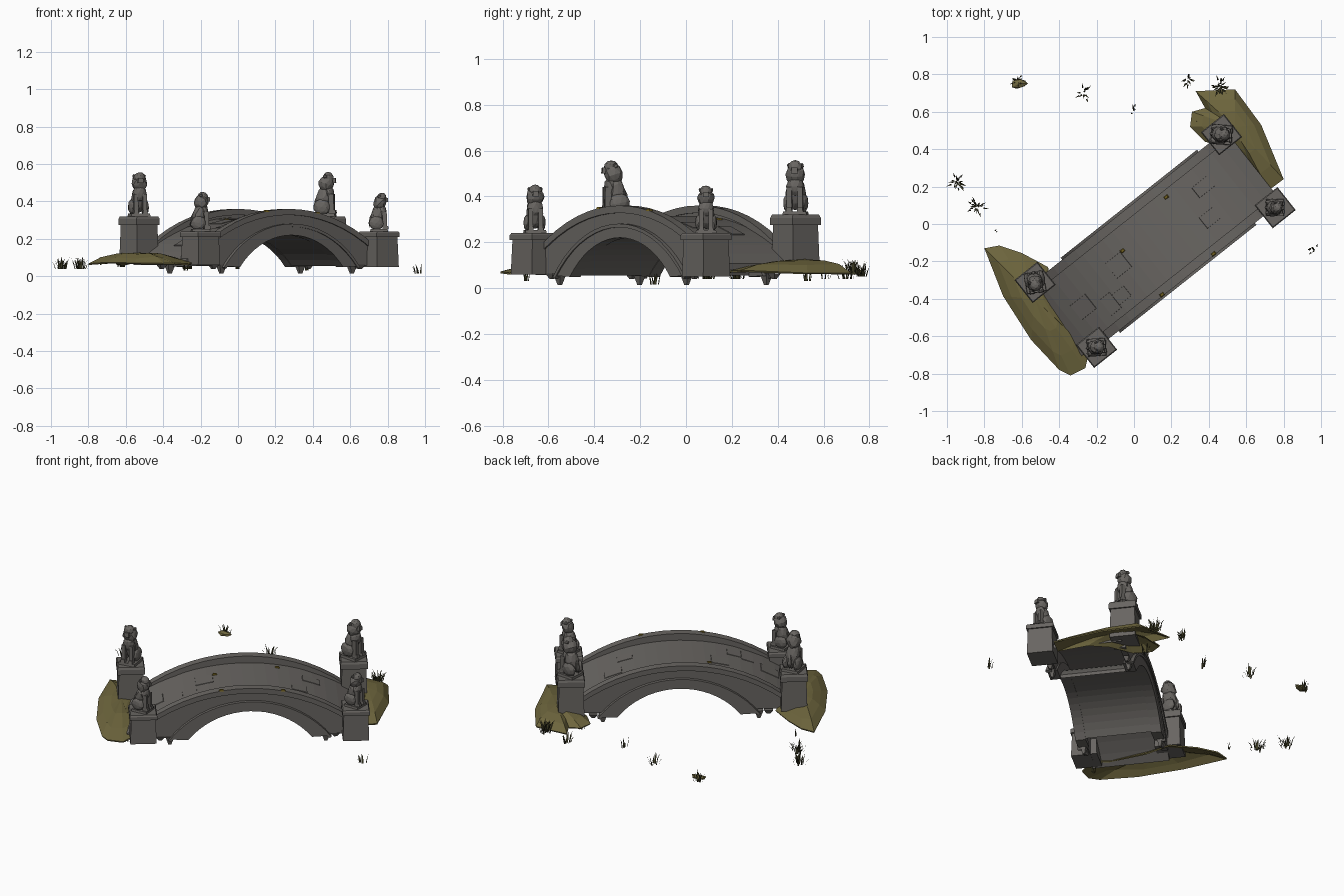
import bpy, bmesh, math, random
from mathutils import Matrix, Vector

if "Cube" in bpy.data.objects:
    bpy.data.objects.remove(bpy.data.objects["Cube"])

random.seed(4)
BRIDGE = Matrix.Translation((0.122, -0.10, 0)) @ Matrix.Rotation(math.radians(38.4), 4, 'Z')


def material(name, rgb):
    m = bpy.data.materials.new(name)
    m.diffuse_color = (*rgb, 1)
    m.use_nodes = True
    m.node_tree.nodes["Principled BSDF"].inputs["Base Color"].default_value = m.diffuse_color
    return m


STONE = material("grey stone", (0.140, 0.131, 0.121))
EARTH = material("mossy earth", (0.155, 0.132, 0.047))
GRASS = material("dark grass", (0.048, 0.045, 0.018))
MOSS = material("yellow moss", (0.17, 0.12, 0.015))


def finish(name, bm, mat, matrix=Matrix.Identity(4), fix=True):
    if fix:
        bmesh.ops.recalc_face_normals(bm, faces=bm.faces)
    me = bpy.data.meshes.new(name)
    bm.to_mesh(me)
    bm.free()
    me.materials.append(mat)
    ob = bpy.data.objects.new(name, me)
    ob.matrix_world = matrix
    bpy.context.collection.objects.link(ob)
    return ob


def arc_z(u, crown, radius):
    return crown - radius + math.sqrt(max(0, radius * radius - u * u))


def band(name, top, bottom, v0, v1, mat=STONE):
    """Solid between two matching (u, z) curves, extruded across the bridge."""
    bm = bmesh.new()
    rows = []
    for (ua, za), (ub, zb) in zip(top, bottom):
        rows.append([bm.verts.new(p) for p in
                     ((ua, v0, za), (ua, v1, za), (ub, v1, zb), (ub, v0, zb))])
    for a, b in zip(rows, rows[1:]):
        for i in range(4):
            j = (i + 1) % 4
            bm.faces.new((a[i], a[j], b[j], b[i]))
    bm.faces.new(rows[0])
    bm.faces.new(rows[-1])
    return finish(name, bm, mat, BRIDGE)


def span(a, b, n):
    return [a + (b - a) * i / n for i in range(n + 1)]


def box(bm, size, loc, taper=1.0, rot=Matrix.Identity(4)):
    vs = bmesh.ops.create_cube(bm, size=1)['verts']
    for v in vs:
        if v.co.z > 0:
            v.co.x *= taper
            v.co.y *= taper
        v.co = rot @ Vector((v.co.x * size[0], v.co.y * size[1], v.co.z * size[2])) + Vector(loc)


def blob(bm, loc, size, tilt=0, sub=2, rough=0.06):
    vs = bmesh.ops.create_icosphere(bm, subdivisions=sub, radius=1)['verts']
    m = Matrix.Translation(loc) @ Matrix.Rotation(tilt, 4, 'Y') @ Matrix.Diagonal((*size, 1))
    for v in vs:
        v.co = m @ (v.co * (1 + random.uniform(-rough, rough)))


# --- Deck and vault ---
deck_top = lambda u: arc_z(u, 0.315, 1.15)
us = span(-0.69, 0.66, 20)
band("deck", [(u, deck_top(u)) for u in us], [(u, deck_top(u) - 0.025) for u in us], -0.225, 0.225)

CU = 0.012                      # the arch sits slightly off the bridge centre


def arch(crown, r, half, n=18):
    """Arch curve of given crown height and radius, reaching `half` to each side."""
    t0 = math.asin(half / r)
    return [(CU + r * math.sin(t), crown - r + r * math.cos(t)) for t in span(-t0, t0, n)]


band("vault", arch(0.237, 0.467, 0.355), arch(0.222, 0.45, 0.350), -0.235, 0.235)

# --- Side walls, copings and arch rings, mirrored across the bridge ---
par_top = lambda u: arc_z(u, 0.36, 0.97)
for s, label, foot in ((-1, "front", 0.058), (1, "back", 0.075)):
    wu = span(-0.60, 0.60, 40)
    low = [(u, max(foot, arc_z(u - CU, 0.24, 0.46))) for u in wu]
    band(label + "_wall", [(u, par_top(u) - 0.02) for u in wu], low, s * 0.20, s * 0.235)
    cu = span(-0.59, 0.59, 16)
    band(label + "_coping", [(u, par_top(u)) for u in cu],
         [(u, par_top(u) - 0.032) for u in cu], s * 0.193, s * 0.243)
    band(label + "_arch_ring", arch(0.272, 0.573, 0.45), arch(0.220, 0.448, 0.352),
         s * 0.19, s * 0.25)
    band(label + "_arch_hood", arch(0.281, 0.58, 0.465), arch(0.265, 0.566, 0.45),
         s * 0.22, s * 0.256)
    # broken footing: pointed chips hanging below the ring feet
    bm = bmesh.new()
    for e in (-1, 1):
        for u, h in ((0.445, 0.05), (0.50, 0.025)):
            box(bm, (0.05, 0.035, h), (e * u, s * 0.222, 0.064 - h / 2), 0.35,
                Matrix.Rotation(math.pi, 4, 'X'))
    finish(label + "_footing", bm, STONE, BRIDGE)

# --- A few flagstones lying on the deck ---
bm = bmesh.new()
for _ in range(6):
    u, v = random.uniform(-0.6, 0.58), random.uniform(-0.13, 0.13)
    slope = math.asin(u / 1.15)
    box(bm, (random.uniform(.06, .12), random.uniform(.06, .11), 0.006), (u, v, deck_top(u) - 0.001),
        0.97, Matrix.Rotation(slope, 3, 'Y').to_4x4())
finish("flagstones", bm, STONE, BRIDGE)

# --- Moss spots ---
bm = bmesh.new()
for u, v in ((-0.17, 0.08), (0.19, 0.16), (0.20, -0.235), (-0.15, -0.235)):
    z = par_top(u) if abs(v) > 0.2 else deck_top(u)
    box(bm, (0.028, 0.02, 0.009), (u, v, z + 0.001), 0.6)
finish("moss_spots", bm, MOSS, BRIDGE)


def lion(name, loc, height, heading):
    """Seated guardian statue, one unit tall, facing +x before placing."""
    bm = bmesh.new()
    box(bm, (0.46, 0.44, 0.07), (0, 0, 0.035), 0.95)
    blob(bm, (-0.04, 0, 0.40), (0.17, 0.18, 0.32), 0.24)               # torso
    blob(bm, (0.07, 0, 0.52), (0.12, 0.16, 0.18))                      # chest
    blob(bm, (0.02, 0, 0.74), (0.17, 0.18, 0.20), 0.3, 2, 0.10)        # mane
    blob(bm, (0.06, 0, 0.86), (0.13, 0.13, 0.14), 0, 2, 0.06)          # head
    box(bm, (0.11, 0.13, 0.11), (0.18, 0, 0.81), 0.8)                  # muzzle
    blob(bm, (-0.21, 0, 0.30), (0.05, 0.06, 0.19), 0.15, 1)            # tail
    for s in (-1, 1):
        blob(bm, (-0.07, s * 0.14, 0.22), (0.19, 0.09, 0.18), 0.2)     # haunch
        box(bm, (0.12, 0.10, 0.44), (0.14, s * 0.10, 0.29), 0.9)       # foreleg
        box(bm, (0.15, 0.11, 0.08), (0.17, s * 0.10, 0.11), 0.8)       # paw
        blob(bm, (0.0, s * 0.12, 0.90), (0.05, 0.035, 0.05), 0, 1)     # ear
    m = Matrix.Translation(loc) @ Matrix.Rotation(heading, 4, 'Z') @ Matrix.Scale(height, 4)
    finish(name, bm, STONE, m)


# --- Corner pillars with statues: u, v, bottom, top, statue height, heading ---
corners = {
    "back_left": (-0.642, 0.238, 0.09, 0.32, 0.24, -80),
    "front_left": (-0.600, -0.238, 0.06, 0.24, 0.215, 5),
    "back_right": (0.630, 0.238, 0.09, 0.32, 0.24, -5),
    "front_right": (0.612, -0.246, 0.05, 0.24, 0.21, 0),
}
for key, (u, v, z0, z1, h, ang) in corners.items():
    bm = bmesh.new()
    cap = 0.045 if z1 > 0.3 else 0.03
    box(bm, (0.150, 0.150, z1 - cap - z0), (u, v, (z0 + z1 - cap) / 2), 0.93)
    box(bm, (0.157, 0.157, cap * 0.7), (u, v, z1 - cap * 0.65))
    box(bm, (0.157, 0.157, cap * 0.3), (u, v, z1 - cap * 0.15), 0.93)
    finish(key + "_pillar", bm, STONE, BRIDGE)
    lion(key + "_statue", BRIDGE @ Vector((u, v, z1 - 0.002)), h, math.radians(ang))


# --- Earth banks at both ends ---
def bank(name, outline, centre):
    bm = bmesh.new()
    c = Vector(centre)
    rings = []
    for k, z in ((1, 0.072), (0.74, 0.100), (0.42, 0.118)):
        rings.append([bm.verts.new((c.x + (x - c.x) * k, c.y + (y - c.y) * k,
                                    z + random.uniform(-0.006, 0.006))) for x, y in outline])
    top = bm.verts.new((c.x, c.y, 0.126))
    n = len(outline)
    for i in range(n):
        j = (i + 1) % n
        for a, b in zip(rings, rings[1:]):
            bm.faces.new((a[i], a[j], b[j], b[i]))
        bm.faces.new((rings[-1][i], rings[-1][j], top))
    ob = finish(name, bm, EARTH)
    mod = ob.modifiers.new("thickness", 'SOLIDIFY')
    mod.thickness = 0.008


bank("left_bank", [(-.80, -.13), (-.72, -.115), (-.60, -.155), (-.46, -.23), (-.42, -.40), (-.32, -.60),
                   (-.24, -.68), (-.26, -.77), (-.34, -.81), (-.40, -.78), (-.55, -.62),
                   (-.70, -.385)], (-0.53, -0.40))
bank("right_bank", [(.33, .71), (.54, .72), (.68, .53), (.80, .24), (.72, .18), (.62, .33), (.52, .40),
                    (.38, .44), (.30, .52), (.31, .60), (.38, .62)], (0.54, 0.52))


# --- Grass tufts: x, y, base z, spread, blade count ---
tufts = [(-.62, .765, .05, .05, 12), (-.27, .70, .04, .06, 12), (0, .605, .04, .04, 6),
         (.29, .775, .05, .06, 14), (.46, .735, .06, .06, 40), (-.945, .225, .04, .062, 24),
         (-.84, .09, .04, .062, 26), (-.735, -.035, .06, .015, 3), (.965, -.14, .015, .045, 8),
         (.36, .53, .03, .04, 8), (-.28, -.70, .03, .04, 5)]
bm = bmesh.new()
for x, y, z, spread, count in tufts:
    for _ in range(count):
        a = random.uniform(0, math.tau)
        d = Vector((math.cos(a), math.sin(a), 0))
        side = Vector((-d.y, d.x, 0)) * 0.0045
        p = Vector((x, y, z)) + d * random.uniform(0, spread * 0.6)
        h = random.uniform(0.03, 0.072)
        mid = p + d * spread * 0.15 + Vector((0, 0, h * 0.65))
        tip = p + d * random.uniform(0.2, 0.5) * spread + Vector((0, 0, h))
        v = [bm.verts.new(q) for q in (p - side, p + side, mid + side * 0.7, mid - side * 0.7, tip)]
        bm.faces.new(v[:4])
        bm.faces.new((v[3], v[2], v[4]))
finish("grass_tufts", bm, GRASS, fix=False)

# --- Loose sod clump behind the bridge ---
bm = bmesh.new()
blob(bm, (-0.615, 0.75, 0.07), (0.045, 0.03, 0.014), 0, 1, 0.2)
finish("sod_clump", bm, EARTH)
